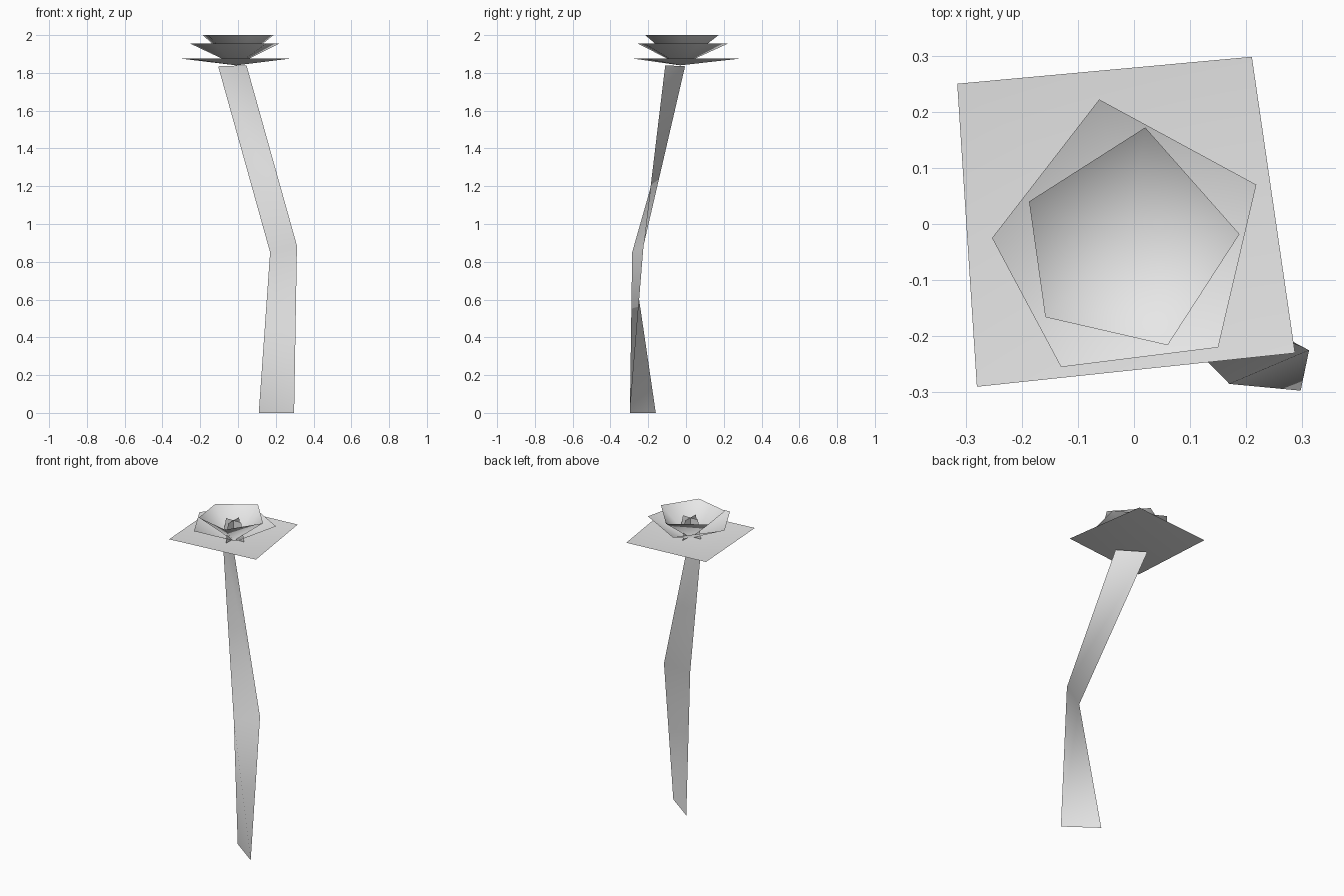
import bpy
from mathutils import Vector

cube = bpy.data.objects.get("Cube")
if cube:
    bpy.data.objects.remove(cube, do_unlink=True)

grey = bpy.data.materials.new("light_grey")
grey.use_nodes = True
colour = (0.8, 0.8, 0.8, 1)
grey.diffuse_color = colour
grey.node_tree.nodes["Principled BSDF"].inputs["Base Color"].default_value = colour


def add_part(name, verts, faces, smooth=True):
    mesh = bpy.data.meshes.new(name)
    mesh.from_pydata(verts, [], faces)
    mesh.materials.append(grey)
    for poly in mesh.polygons:
        poly.use_smooth = smooth
    mesh.update()
    obj = bpy.data.objects.new(name, mesh)
    bpy.context.collection.objects.link(obj)
    return obj


# All petal cups grow from the same point at the top of the stem
heart = Vector((-0.01, -0.03, 1.84))


def petal_cup(name, rim, height):
    """Open cone from the heart to a flat rim, given counter-clockwise."""
    n = len(rim)
    verts = [heart] + [(x, y, height) for x, y in rim]
    faces = [(0, i + 1, (i + 1) % n + 1) for i in range(n)]
    return add_part(name, verts, faces)


petal_cup("outer_petals",
          [(-0.315, 0.25), (-0.28, -0.29), (0.287, -0.23), (0.21, 0.298)], 1.877)
petal_cup("middle_petals",
          [(-0.062, 0.222), (-0.253, -0.025), (-0.13, -0.255),
           (0.15, -0.22), (0.218, 0.07)], 1.955)
petal_cup("inner_petals",
          [(0.02, 0.172), (-0.187, 0.04), (-0.158, -0.166),
           (0.06, -0.216), (0.188, -0.018)], 2.0)

# Two crossed upright plates in the middle of the flower
for name, side in (("stamen_across", Vector((0.075, 0, 0))),
                   ("stamen_along", Vector((0.002, 0.075, 0)))):
    low = Vector((heart.x, heart.y, 1.852))
    high = Vector((heart.x, heart.y, 1.97))
    add_part(name, [low - side, low + side, high + side * 0.7, high - side * 0.7],
             [(0, 1, 2, 3)], smooth=False)

# Twisted ribbon stem, bent once at the middle
left_edge = [(0.11, -0.16, 0), (0.17, -0.285, 0.85), (-0.105, -0.005, 1.835)]
right_edge = [(0.297, -0.297, 0), (0.312, -0.225, 0.885), (0.045, -0.11, 1.84)]
faces = []
for i in range(2):
    faces += [(i, i + 3, i + 1), (i + 3, i + 4, i + 1)]
add_part("stem", left_edge + right_edge, faces)
